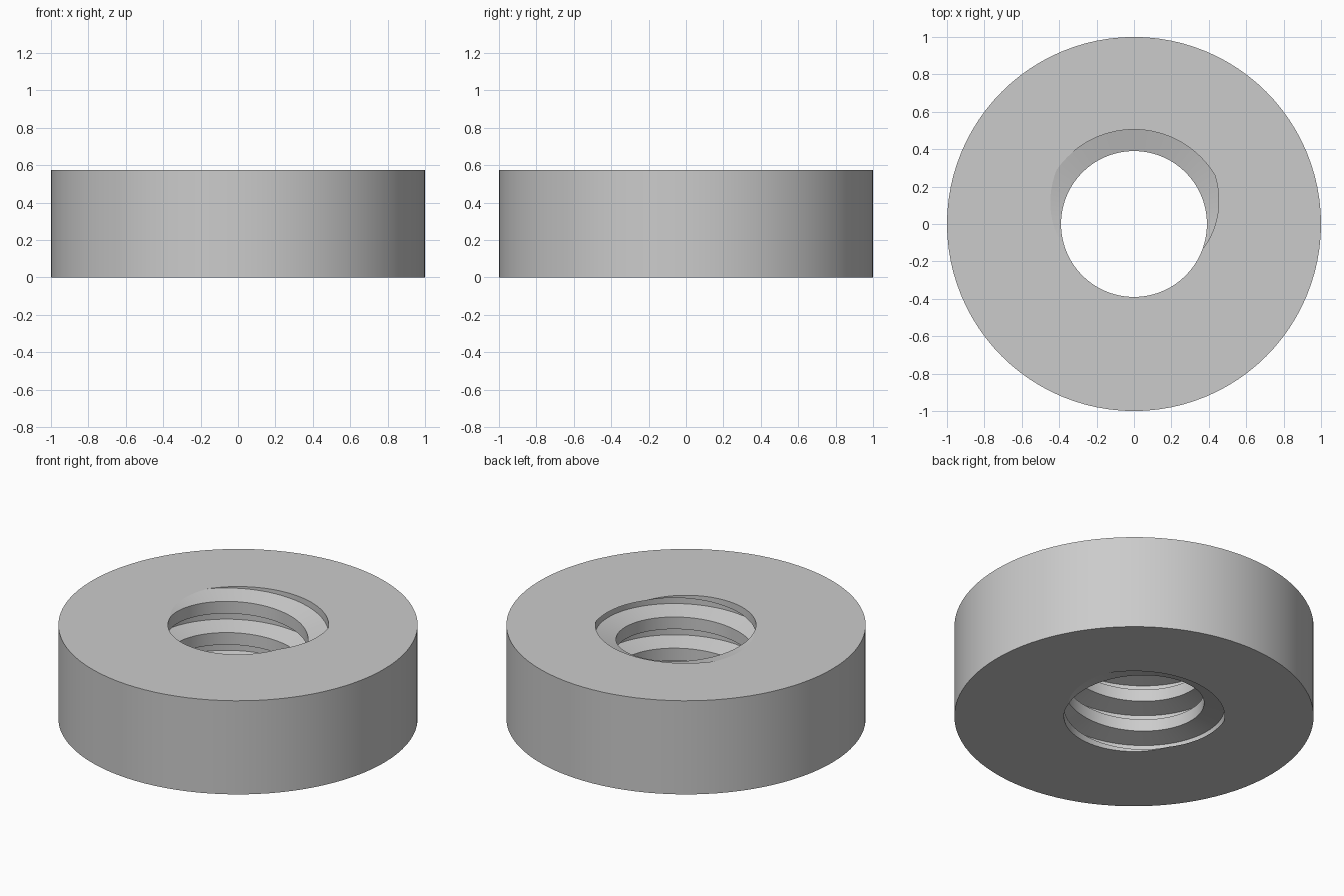
import bpy, bmesh, math

if "Cube" in bpy.data.objects:
    bpy.data.objects.remove(bpy.data.objects["Cube"])

R_OUT, R_CREST, R_ROOT = 1.0, 0.39, 0.505
H, TURNS, SEG = 0.575, 3, 96
PITCH = H / TURNS

# thread profile over one pitch: (offset in degrees of helix turn, radius)
PROFILE = [(-200, R_CREST), (-145, R_ROOT), (-31, R_ROOT), (20, R_CREST)]

bm = bmesh.new()

# helical thread surface, longer than the ring at both ends
cols = []
for i in range(SEG + 1):
    a = 2 * math.pi * i / SEG
    col = []
    for k in range(-2, TURNS + 3):
        for off, r in PROFILE:
            z = PITCH * (k + off / 360 + i / SEG)
            col.append(bm.verts.new((r * math.cos(a), r * math.sin(a), z)))
    cols.append(col)
for c0, c1 in zip(cols, cols[1:]):
    for j in range(len(c0) - 1):
        bm.faces.new((c0[j], c0[j + 1], c1[j + 1], c1[j]))
bmesh.ops.remove_doubles(bm, verts=bm.verts[:], dist=1e-5)

# trim the thread flush with the bottom and top
for z, n in ((0, -1), (H, 1)):
    bmesh.ops.bisect_plane(bm, geom=bm.verts[:] + bm.edges[:] + bm.faces[:], dist=1e-6,
                           plane_co=(0, 0, z), plane_no=(0, 0, n), clear_outer=True)

# outer wall
rings = [[bm.verts.new((R_OUT * math.cos(2 * math.pi * i / SEG),
                        R_OUT * math.sin(2 * math.pi * i / SEG), z))
          for i in range(SEG)] for z in (0, H)]
for i in range(SEG):
    j = (i + 1) % SEG
    bm.faces.new((rings[0][i], rings[0][j], rings[1][j], rings[1][i]))
for f in bm.faces:
    f.smooth = True

# flat bottom and top between the wall and the thread
for z, n in ((0, -1), (H, 1)):
    rim = [e for e in bm.edges if e.is_boundary
           and all(abs(v.co.z - z) < 1e-4 for v in e.verts)]
    bmesh.ops.triangle_fill(bm, edges=rim, use_beauty=True, normal=(0, 0, n))
bmesh.ops.recalc_face_normals(bm, faces=bm.faces[:])

mesh = bpy.data.meshes.new("threaded_ring")
bm.to_mesh(mesh)
bm.free()
ring = bpy.data.objects.new("threaded_ring", mesh)
bpy.context.collection.objects.link(ring)

steel = bpy.data.materials.new("plain grey")
steel.diffuse_color = (0.6, 0.6, 0.6, 1)
steel.use_nodes = True
steel.node_tree.nodes["Principled BSDF"].inputs["Base Color"].default_value = steel.diffuse_color
mesh.materials.append(steel)

bpy.context.view_layer.objects.active = ring
ring.select_set(True)
bpy.ops.object.shade_smooth_by_angle(angle=math.radians(30))
# keep the two end faces flat
for p in mesh.polygons:
    if all(abs(mesh.vertices[v].co.z - mesh.vertices[p.vertices[0]].co.z) < 1e-5 for v in p.vertices):
        p.use_smooth = False
